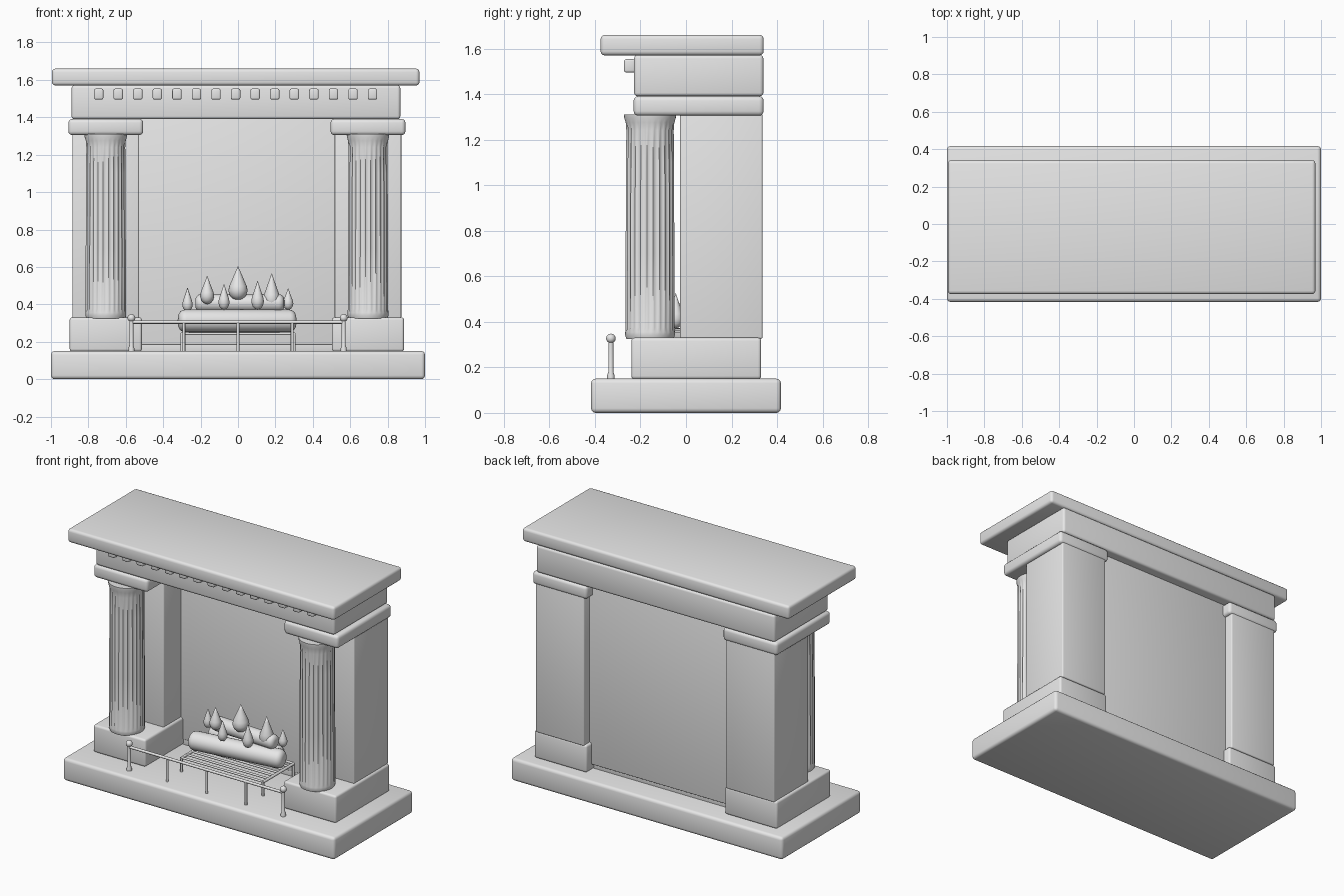
import bpy, bmesh, math
from mathutils import Vector, Matrix

if "Cube" in bpy.data.objects:
    bpy.data.objects.remove(bpy.data.objects["Cube"])

stone = bpy.data.materials.new("light_grey")
stone.diffuse_color = (0.8, 0.8, 0.8, 1)
stone.use_nodes = True
stone.node_tree.nodes["Principled BSDF"].inputs["Base Color"].default_value = stone.diffuse_color


def finish(name, bm, angle=35):
    """Turn a bmesh into a smooth-by-angle object."""
    bmesh.ops.recalc_face_normals(bm, faces=bm.faces)
    mesh = bpy.data.meshes.new(name)
    bm.to_mesh(mesh)
    bm.free()
    mesh.materials.append(stone)
    ob = bpy.data.objects.new(name, mesh)
    bpy.context.collection.objects.link(ob)
    bpy.ops.object.select_all(action='DESELECT')
    ob.select_set(True)
    bpy.context.view_layer.objects.active = ob
    bpy.ops.object.shade_smooth_by_angle(angle=math.radians(angle))
    return ob


def block(name, x, y, z, bevel=0.016):
    """Rounded box from min/max ranges."""
    bm = bmesh.new()
    bmesh.ops.create_cube(bm, size=1)
    for v in bm.verts:
        v.co = Vector([(r[0] + r[1]) / 2 + c * (r[1] - r[0]) for c, r in zip(v.co, (x, y, z))])
    bmesh.ops.bevel(bm, geom=bm.edges[:], offset=bevel, segments=3,
                    profile=0.5, affect='EDGES')
    return finish(name, bm)


def lathe(name, profile, origin, axis='Z', segs=32, turn=0, flutes=0):
    """Spin (radius, height) points around an axis, optionally with shallow flutes."""
    bm = bmesh.new()
    rings = []
    for r, h in profile:
        if r == 0:
            rings.append([bm.verts.new((0, 0, h))])
            continue
        ring = []
        for i in range(segs):
            a = 2 * math.pi * i / segs
            cut = 0.006 * abs(math.cos(a * flutes / 2)) if flutes and 0.36 < h < 1.27 else 0
            ring.append(bm.verts.new(((r - cut) * math.cos(a), (r - cut) * math.sin(a), h)))
        rings.append(ring)
    for a, b in zip(rings, rings[1:]):
        for i in range(segs):
            j = (i + 1) % segs
            ring = [a[i % len(a)], a[j % len(a)], b[j % len(b)], b[i % len(b)]]
            bm.faces.new(list(dict.fromkeys(ring)))
    if axis == 'X':
        bm.transform(Matrix.Rotation(math.pi / 2, 4, 'Y'))
    elif axis == 'Y':
        bm.transform(Matrix.Rotation(-math.pi / 2, 4, 'X'))
    bm.transform(Matrix.Translation(origin) @ Matrix.Rotation(turn, 4, 'Z'))
    return finish(name, bm, 50)


def rod(name, start, length, radius, axis='Z'):
    return lathe(name, [(0, 0), (radius, 0), (radius, length), (0, length)], start, axis, 12)


# Hearth, frieze, mantel shelf and back panel
block("hearth", (-1, 1), (-0.417, 0.417), (0, 0.15), 0.02)
block("frieze", (-0.89, 0.868), (-0.228, 0.34), (1.39, 1.572))
block("mantel_shelf", (-0.995, 0.97), (-0.375, 0.341), (1.57, 1.66), 0.018)
block("back_panel", (-0.56, 0.55), (0.155, 0.275), (0.185, 1.395), 0.005)
block("back_panel_foot", (-0.56, 0.55), (0.16, 0.25), (0.145, 0.2), 0.004)

# Side piers: plinth, post, cap and fluted round column
column = [(0, 0.325), (0.104, 0.325), (0.109, 0.34), (0.109, 0.355), (0.109, 0.375),
          (0.108, 0.7), (0.106, 1.1), (0.105, 1.24), (0.107, 1.275), (0.113, 1.295),
          (0.114, 1.31), (0, 1.31)]
for side, cx in (("left", -0.707), ("right", 0.695)):
    block(side + "_plinth", (cx - 0.193, cx + 0.193), (-0.24, 0.33), (0.148, 0.33), 0.014)
    block(side + "_post", (cx - 0.178, cx + 0.178), (-0.026, 0.336), (0.325, 1.315), 0.008)
    block(side + "_cap", (cx - 0.2, cx + 0.2), (-0.23, 0.341), (1.305, 1.391), 0.02)
    lathe(side + "_column", column, (cx, -0.158, 0), segs=96, flutes=24)

# Row of small dentil blocks under the shelf
for i in range(15):
    x = -0.745 + i * 0.1046
    block("dentil", (x - 0.025, x + 0.025), (-0.272, -0.222), (1.495, 1.553), 0.009)

# Low fender rail with knobbed end posts
rod("fender_rail", (-0.57, -0.33, 0.305), 1.135, 0.009, 'X')
for x in (-0.29, 0, 0.29):
    rod("fender_post", (x, -0.33, 0.145), 0.16, 0.008)
knob = [(0.016, 0.145), (0.016, 0.165), (0.011, 0.18), (0.011, 0.31)]
knob += [(0.021 * math.sin(a), 0.327 - 0.021 * math.cos(a))
         for a in [math.pi * k / 8 for k in range(2, 8)]] + [(0, 0.348)]
for x in (-0.57, 0.565):
    lathe("fender_end_post", knob, (x, -0.33, 0), segs=16)

# Fire grate: side rails, cross bars and legs
for x in (-0.3, 0.3):
    rod("grate_side_rail", (x, -0.17, 0.24), 0.33, 0.009, 'Y')
    for y in (-0.165, 0.155):
        rod("grate_leg", (x, y, 0.145), 0.1, 0.008)
for i in range(7):
    rod("grate_bar", (-0.3, -0.165 + i * 0.0533, 0.243), 0.6, 0.007, 'X')


def log(name, length, centre, r, turn):
    """Cylinder with rounded ends lying roughly along x."""
    arc = [(r * (0.35 + 0.65 * math.sin(a)), r * 0.6 * (1 - math.cos(a)))
           for a in [math.pi / 2 * k / 5 for k in range(6)]]
    prof = [(0, 0)] + arc + [(p, length - h) for p, h in reversed(arc)] + [(0, length)]
    prof = [(p, h - length / 2) for p, h in prof]
    lathe(name, prof, centre, 'X', 24, math.radians(turn))


log("front_log", 0.635, (-0.005, 0.0, 0.312), 0.06, 8)
log("back_log", 0.54, (-0.02, 0.115, 0.305), 0.055, -4)
log("top_log", 0.475, (0.01, 0.06, 0.407), 0.047, -3)

# Teardrop flames: x, y, base, tip, radius
flame = [(0, 0), (0.5, 0.05), (0.82, 0.14), (1, 0.28), (0.9, 0.42),
         (0.62, 0.6), (0.28, 0.82), (0, 1)]
for x, y, z0, z1, r in ((-0.27, 0.07, 0.36, 0.49, 0.028), (-0.165, 0.0, 0.4, 0.553, 0.038),
                        (-0.075, -0.055, 0.37, 0.51, 0.03), (0, 0.03, 0.42, 0.605, 0.052),
                        (0.105, -0.045, 0.37, 0.527, 0.034), (0.18, 0.045, 0.37, 0.567, 0.045),
                        (0.268, 0.09, 0.37, 0.487, 0.028)):
    lathe("flame", [(p * r, h * (z1 - z0)) for p, h in flame], (x, y, z0), segs=20)
